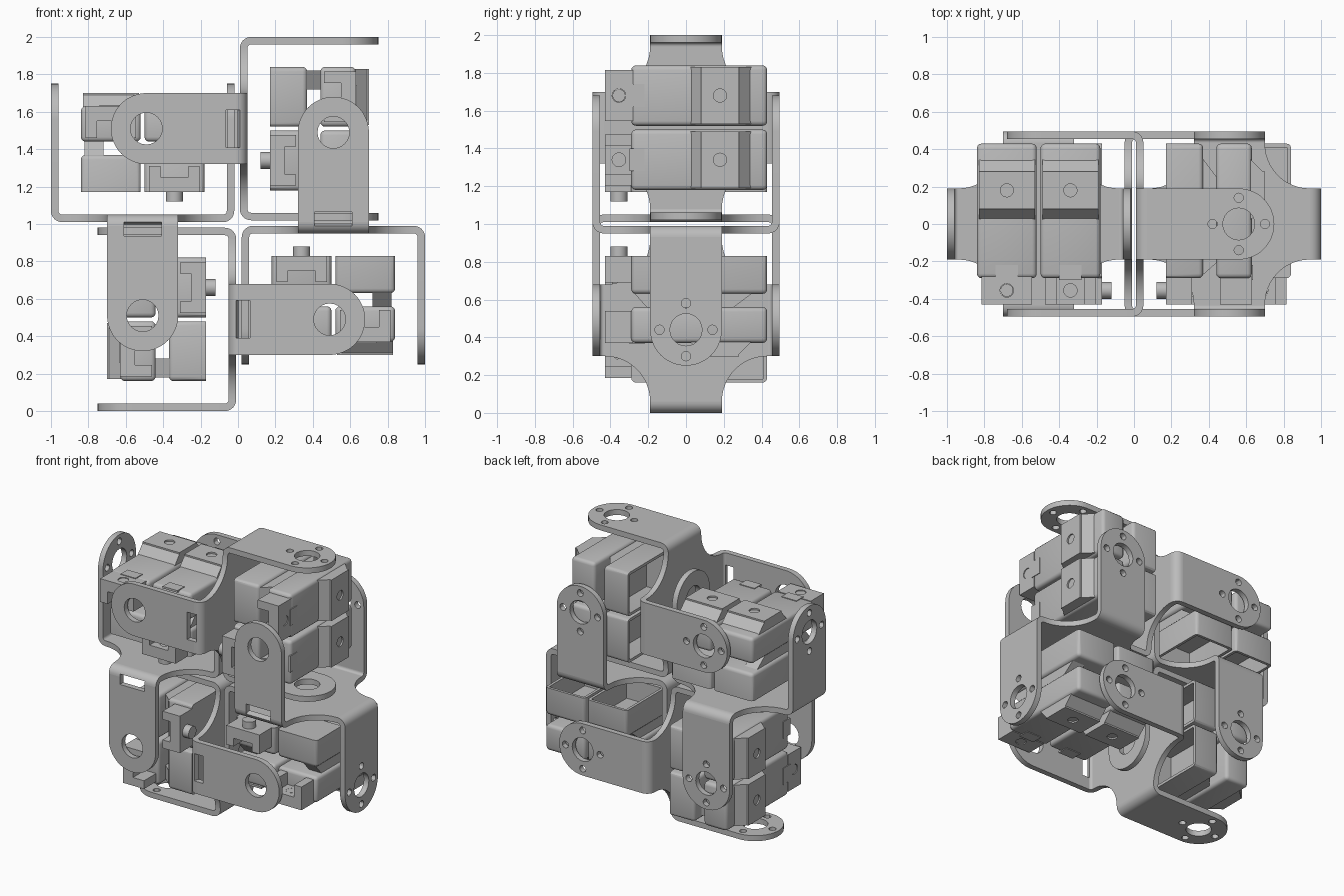
import bpy, bmesh
from math import pi, sin, cos
from mathutils import Matrix, Vector

cube = bpy.data.objects.get("Cube")
if cube:
    bpy.data.objects.remove(cube, do_unlink=True)

grey = bpy.data.materials.new("machined_grey")
grey.use_nodes = True
COLOUR = (0.5, 0.5, 0.5, 1)
grey.diffuse_color = COLOUR
grey.node_tree.nodes["Principled BSDF"].inputs["Base Color"].default_value = COLOUR

X, Y, Z = Vector((1, 0, 0)), Vector((0, 1, 0)), Vector((0, 0, 1))
MID = 0.51      # bracket centre height in its own quadrant
HALF = 0.19     # half width of every strap
T = 0.04        # sheet thickness


def arc(cx, cy, r, a0, a1, n=12):
    return [(cx + r * cos(a0 + (a1 - a0) * i / n), cy + r * sin(a0 + (a1 - a0) * i / n))
            for i in range(n + 1)]


def circle(cx, cy, r, n=24):
    return arc(cx, cy, r, 0, 2 * pi, n)[:-1]


def rect(a0, a1, b0, b1):
    return [(a0, b0), (a1, b0), (a1, b1), (a0, b1)]


def place(name, mesh):
    """Put one copy of a part in each quadrant of the pinwheel."""
    mesh.materials.clear()
    mesh.materials.append(grey)
    for k in range(4):
        ob = bpy.data.objects.new(name, mesh)
        bpy.context.collection.objects.link(ob)
        ob.matrix_world = Matrix.Translation(Z) @ Matrix.Rotation(k * pi / 2, 4, 'Y')
        if k == 0:
            for o in bpy.context.selected_objects:
                o.select_set(False)
            ob.select_set(True)
            bpy.context.view_layer.objects.active = ob
            bpy.ops.object.shade_smooth_by_angle(angle=pi / 6)


def plate(name, loops, thick, origin, u, v):
    """Flat sheet from an outline and holes, drawn on axes u, v about origin."""
    cu = bpy.data.curves.new(name, 'CURVE')
    cu.dimensions, cu.fill_mode, cu.extrude = '2D', 'BOTH', thick / 2
    for pts in loops:
        s = cu.splines.new('POLY')
        s.points.add(len(pts) - 1)
        for p, (a, b) in zip(s.points, pts):
            p.co = (a, b, 0, 1)
        s.use_cyclic_u = True
    tmp = bpy.data.objects.new(name + "_outline", cu)
    bpy.context.collection.objects.link(tmp)
    dg = bpy.context.evaluated_depsgraph_get()
    me = bpy.data.meshes.new_from_object(tmp.evaluated_get(dg))
    bpy.data.objects.remove(tmp, do_unlink=True)
    n = u.cross(v)
    me.transform(Matrix((u, v, n)).transposed().to_4x4())
    me.transform(Matrix.Translation(origin))
    bm = bmesh.new()
    bm.from_mesh(me)
    bmesh.ops.remove_doubles(bm, verts=bm.verts, dist=1e-5)
    bmesh.ops.recalc_face_normals(bm, faces=bm.faces)
    bm.to_mesh(me)
    bm.free()
    place(name, me)


def box(name, x, y, z, bevel=0.0, tray=0.0):
    """Rounded block; tray hollows the rear half from its inner (-x) side."""
    bm = bmesh.new()
    bmesh.ops.create_cube(bm, size=1)
    for vert in bm.verts:
        vert.co = [lo + (hi - lo) * (c + 0.5) for c, (lo, hi) in zip(vert.co, (x, y, z))]
    if bevel:
        edges = [e for e in bm.edges
                 if not (tray and all(vt.co.x < x[0] + 0.001 for vt in e.verts))]
        bmesh.ops.bevel(bm, geom=edges, offset=bevel, segments=3, profile=0.5, affect='EDGES')
    if tray:
        bm.normal_update()
        face = min(bm.faces, key=lambda f: f.calc_center_median().x - f.calc_area())
        bmesh.ops.inset_region(bm, faces=[face], thickness=0.02)
        for vert in face.verts:
            if vert.co.y < (y[0] + y[1]) / 2:
                vert.co.y = 0
        face = bmesh.ops.extrude_discrete_faces(bm, faces=[face])["faces"][0]
        bmesh.ops.translate(bm, verts=face.verts, vec=X * tray)
    me = bpy.data.meshes.new(name)
    bm.to_mesh(me)
    bm.free()
    place(name, me)


def strap(name, length, side, axis, reach, x0, direction, bolts, window):
    """Bracket arm with a round end, bearing hole, optional bolt holes and window."""
    outline = [(0, -HALF)] + arc(length, 0, HALF, -pi / 2, pi / 2, 24) + [(0, HALF)]
    bends = [(0, 2 * HALF, pi / 2)]
    if window:
        # the window runs from the arm into the bend
        outline += rect(0, 0.055, 0.1, -0.1)
        edge = (HALF - 0.1) / 2
        bends = [(0.1 + edge, 2 * edge, pi / 2), (-0.1 - edge, 2 * edge, pi / 2),
                 (0, 0.2, 1.23)]
    loops = [outline, circle(length, 0, 0.085)]
    if bolts:
        loops += [circle(length + a, b, 0.025, 12)
                  for a, b in circle(0, 0, 0.14, 4)]
    across = Z if axis == Y else Y
    origin = X * x0 + Z * MID + axis * side * (reach - T / 2)
    plate(name, loops, T, origin, X * direction, across)
    # rounded bend joining the arm to the base
    corner = X * x0 + Z * MID + axis * side * (reach - 0.06)
    for shift, width, turn in bends:
        bend = arc(0, 0, 0.06, 0, turn, 8) + arc(0, 0, 0.02, turn, 0, 8)
        plate(name + "_bend", [bend], width, corner + across * shift,
              X * -direction, axis * side)


# Cross-shaped bracket base with concave flares
ey, ez, r = 0.435, 0.43, 0.239
quarter = [(ey, HALF)] + arc(HALF + r, HALF + r, r, 1.5 * pi, pi) + [(HALF, ez)]
cross = []
for sy, sz in ((1, 1), (-1, 1), (-1, -1), (1, -1)):
    part = [(sy * a, sz * b) for a, b in quarter]
    cross += part if sy * sz > 0 else part[::-1]
plate("bracket_base", [cross], T, X * 0.03 + Z * MID, Y, Z)

# Four arms: two embrace this servo pair, two reach back to the neighbour
strap("outer_arm", 0.49, 1, Z, 0.49, 0.07, 1, True, False)
strap("inner_arm", 0.49, -1, Z, 0.49, 0.07, 1, False, False)
strap("back_arm", 0.48, 1, Y, 0.495, -0.01, -1, True, False)
strap("front_arm", 0.48, -1, Y, 0.495, -0.01, -1, False, True)

# Two servos side by side: base height, core height, flange, leg and pin spans
SERVOS = (("upper", 0.52, 0.72, (0.55, 0.63), (0.46, 0.63), (0.55, 0.625), 0.034),
          ("lower", 0.18, 0.20, (0.17, 0.25), (0.17, 0.31), (0.12, 0.24), 0.045))
for label, z0, core, flange, legs, pin, pin_r in SERVOS:
    z1 = z0 + 0.32
    zc = (z0 + z1) / 2
    box(label + "_inner_shell", (0.17, 0.37), (-0.29, 0.43), (z0, z1), 0.025, 0.15)
    box(label + "_outer_shell", (0.44, 0.63), (-0.29, 0.43), (z0, z1), 0.025)
    # slanted core between the shells
    plate(label + "_core", [[(0.36, -0.28), (0.45, -0.2), (0.45, 0.24), (0.36, 0.36)]],
          0.1, Z * (core + 0.05), X, Y)
    # raised cover with sloped ends and a screw hole
    hump = [(0.62, 0.02), (0.69, 0.08), (0.69, 0.28), (0.62, 0.35)]
    plate(label + "_cover", [hump], 0.3, Z * zc, X, Y)
    plate(label + "_cover_cap", [rect(0.08, 0.28, -0.15, 0.15), circle(0.18, 0, 0.035)],
          0.012, X * 0.695 + Z * zc, Y, Z)
    box(label + "_clip", (0.62, 0.635), (-0.3, -0.22), (zc - 0.06, zc + 0.06))
    # mounting flange at the front, with a pin and two legs
    plate(label + "_flange", [rect(-0.43, -0.28, -0.135, 0.135), circle(-0.355, 0, 0.036)],
          flange[1] - flange[0], X * sum(flange) / 2 + Z * zc, Y, Z)
    plate(label + "_pin", [circle(-0.355, 0, pin_r)],
          pin[1] - pin[0], X * sum(pin) / 2 + Z * zc, Y, Z)
    for side in (-1, 1):
        box(label + "_flange_leg", legs, (-0.43, -0.28),
            sorted((zc + side * 0.135, zc + side * 0.075)))
